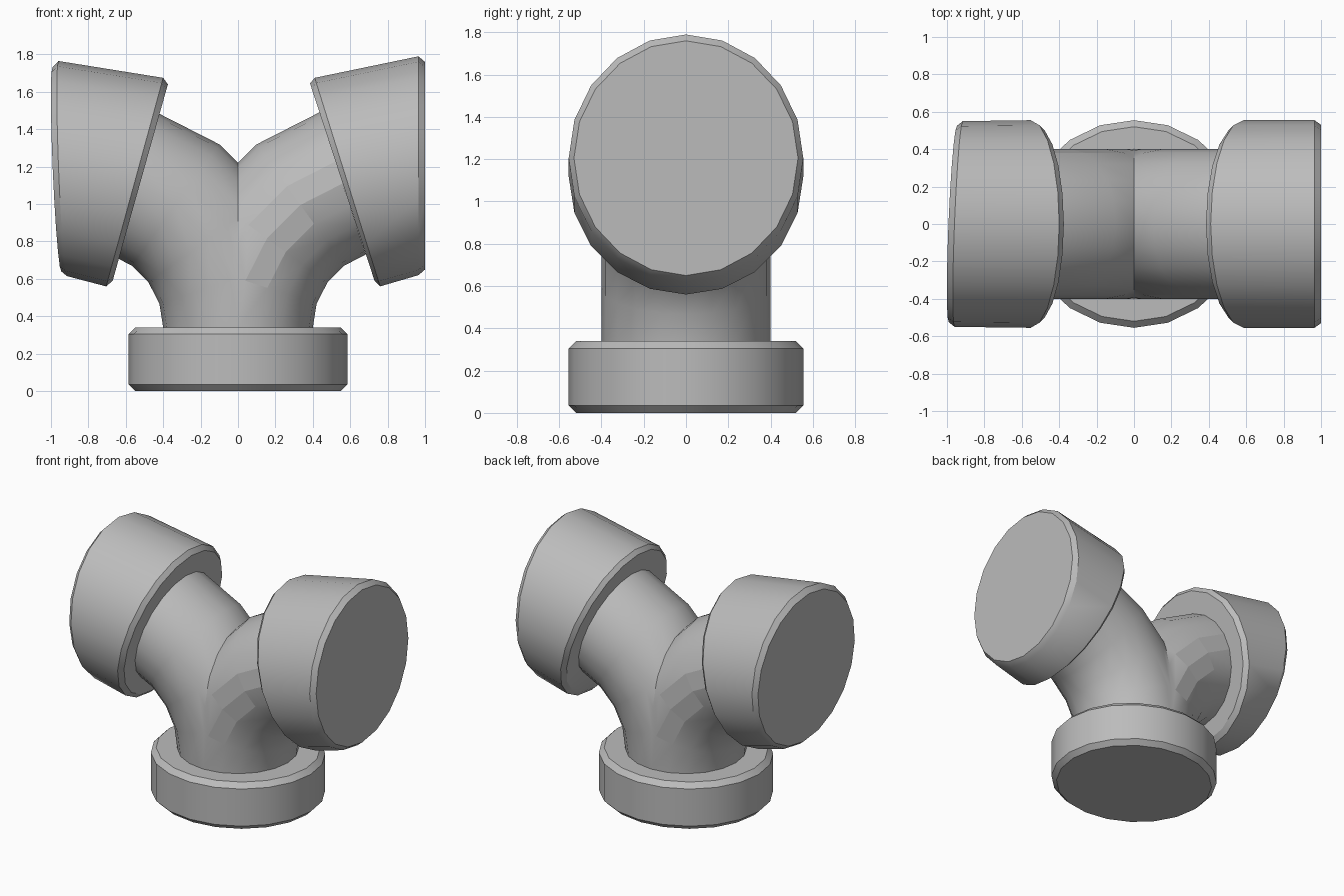
import bpy, bmesh, math
from mathutils import Vector, Matrix

SIDES = 20
cube = bpy.data.objects.get("Cube")
if cube:
    bpy.data.objects.remove(cube, do_unlink=True)

grey = bpy.data.materials.new("plain_grey")
grey.use_nodes = True
colour = (0.5, 0.5, 0.5, 1)
grey.diffuse_color = colour
grey.node_tree.nodes["Principled BSDF"].inputs["Base Color"].default_value = colour


def loft(bm, rings, caps=True):
    """Skin elliptical rings given as (centre, half axis u, half axis v)."""
    loops = []
    for c, u, v in rings:
        turn = [math.tau * i / SIDES for i in range(SIDES)]
        loops.append([bm.verts.new(Vector(c) + Vector(u) * math.cos(a) + Vector(v) * math.sin(a))
                      for a in turn])
    rows = []
    for a, b in zip(loops, loops[1:]):
        rows.append([bm.faces.new((a[i], a[(i + 1) % SIDES], b[(i + 1) % SIDES], b[i]))
                     for i in range(SIDES)])
    if caps:
        bm.faces.new(loops[0])
        bm.faces.new(loops[-1])
    for f in bm.faces:
        f.smooth = True
    return rows


def finish(name, bm):
    """Orient the faces, keep the hard edges sharp and make the object."""
    bmesh.ops.recalc_face_normals(bm, faces=bm.faces)
    for e in bm.edges:
        e.smooth = e.calc_face_angle(0) < math.radians(30)
    mesh = bpy.data.meshes.new(name)
    bm.to_mesh(mesh)
    bm.free()
    mesh.materials.append(grey)
    bpy.context.collection.objects.link(bpy.data.objects.new(name, mesh))


def collar(name, profile, skew=0):
    """Socket from (top x, top z, bottom x, bottom z, depth radius) rings."""
    bm = bmesh.new()
    rings = []
    for i, (x1, z1, x2, z2, r) in enumerate(profile):
        centre = ((x1 + x2) / 2, 0, (z1 + z2) / 2)
        rings.append((centre, ((x1 - x2) / 2, 0, (z1 - z2) / 2), (skew if i > 1 else 0, r, 0)))
    loft(bm, rings)
    finish(name, bm)


# Two elbows meeting at the middle plane
BEND, PIPE, START = 0.81, 0.4, 0.34
body = bmesh.new()
for spin in (0, math.pi):
    arm = bmesh.new()
    rings = []
    for step in range(5):
        a = math.radians(18 * step)
        out = Vector((-math.cos(a), 0, math.sin(a)))
        rings.append((Vector((BEND, 0, START)) + out * BEND, out * PIPE, (0, -PIPE, 0)))
    rows = loft(arm, rings, caps=False)
    # Small faceted patch on one side of each elbow
    outer, inner = SIDES // 4 - 1, SIDES // 4
    for row, column in ((1, inner), (2, inner), (2, outer), (3, outer)):
        rows[row][column].smooth = False
    bmesh.ops.bisect_plane(arm, geom=arm.verts[:] + arm.edges[:] + arm.faces[:], dist=1e-5,
                           plane_co=(0, 0, 0), plane_no=(1, 0, 0), clear_inner=True)
    bmesh.ops.rotate(arm, verts=arm.verts, matrix=Matrix.Rotation(spin, 3, 'Z'))
    half = bpy.data.meshes.new("elbow_half")
    arm.to_mesh(half)
    arm.free()
    body.from_mesh(half)
    bpy.data.meshes.remove(half)
bmesh.ops.remove_doubles(body, verts=body.verts, dist=0.001)
finish("forked_pipe", body)

# Base socket
collar("base_collar", [(0.55, 0, -0.55, 0, 0.52), (0.585, 0.035, -0.585, 0.035, 0.555),
                       (0.585, 0.305, -0.585, 0.305, 0.555), (0.55, 0.34, -0.55, 0.34, 0.52)])

# Side sockets, each from the inner end to the outer end
collar("left_collar", [(0.385, 1.645, 0.73, 0.59, 0.525), (0.41, 1.675, 0.76, 0.56, 0.555),
                       (0.965, 1.79, 0.965, 0.62, 0.555), (1.0, 1.76, 1.0, 0.65, 0.53)])
collar("right_collar", [(-0.375, 1.64, -0.67, 0.59, 0.525), (-0.4, 1.675, -0.705, 0.56, 0.555),
                        (-0.96, 1.765, -0.915, 0.615, 0.55), (-0.992, 1.73, -0.945, 0.64, 0.525)],
       skew=0.022)
